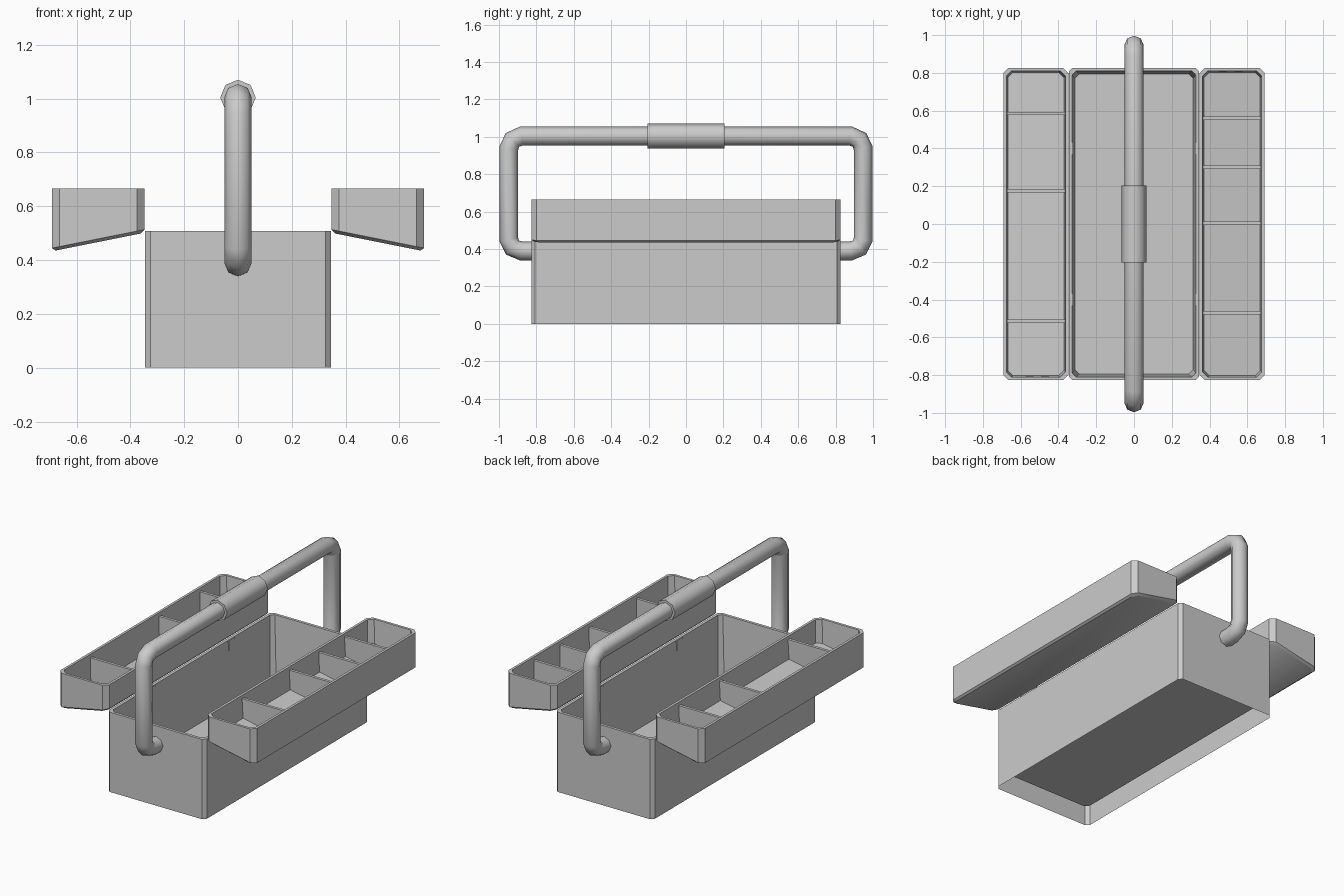
import bpy, bmesh
from math import cos, sin, pi
from mathutils import Vector

if "Cube" in bpy.data.objects:
    bpy.data.objects.remove(bpy.data.objects["Cube"])


def finish(bm, name, angle=30):
    bmesh.ops.recalc_face_normals(bm, faces=bm.faces)
    me = bpy.data.meshes.new(name)
    bm.to_mesh(me)
    bm.free()
    ob = bpy.data.objects.new(name, me)
    bpy.context.collection.objects.link(ob)
    bpy.context.view_layer.objects.active = ob
    ob.select_set(True)
    bpy.ops.object.shade_smooth_by_angle(angle=angle * pi / 180)
    ob.select_set(False)
    return ob


def chamfered(x0, x1, y, c, inset, zfun):
    """Rectangle outline with cut corners; zfun gives height from x."""
    x0, x1, y = x0 + inset, x1 - inset, y - inset
    pts = [(x0 + c, -y), (x1 - c, -y), (x1, -y + c), (x1, y - c),
           (x1 - c, y), (x0 + c, y), (x0, y - c), (x0, -y + c)]
    return [Vector((px, py, zfun(px))) for px, py in pts]


def loft(name, rings, cap_start, cap_end, angle=30):
    bm = bmesh.new()
    vs = [[bm.verts.new(p) for p in r] for r in rings]
    n = len(vs[0])
    for a, b in zip(vs, vs[1:]):
        for i in range(n):
            j = (i + 1) % n
            bm.faces.new((a[i], a[j], b[j], b[i]))
    if cap_start:
        bm.faces.new(vs[0][::-1])
    if cap_end:
        bm.faces.new(vs[-1])
    return finish(bm, name, angle)


def tube(name, path, r, angle=60):
    """Eight-sided tube along a path of (y, z) points."""
    pts = [Vector((0, y, z)) for y, z in path]
    rings = []
    for i, p in enumerate(pts):
        d0 = (p - pts[max(i - 1, 0)]).normalized()
        d1 = (pts[min(i + 1, len(pts) - 1)] - p).normalized()
        t = (d0 + d1).normalized()
        normal = Vector((1, 0, 0)).cross(t)
        rings.append([p + Vector((r * cos(k * pi / 4), 0, 0)) + normal * r * sin(k * pi / 4)
                      for k in range(8)])
    return loft(name, rings, True, True, angle)


def box(name, x0, x1, y0, y1, zlow, zhigh):
    """Block whose lower and upper heights are functions of x."""
    rings = [[Vector((x, y, f(x))) for x, y in ((x0, y0), (x1, y0), (x1, y1), (x0, y1))]
             for f in (zlow, zhigh)]
    return loft(name, rings, True, True)


def const(v):
    return lambda x: v


# Main box: outer wall, rim, inner wall and raised floor, open underneath
W, L = 0.345, 0.827
loft("main_box", [chamfered(-W, W, L, c, i, const(z)) for c, i, z in
                  ((0.02, 0, 0), (0.02, 0, 0.508), (0.02, 0.018, 0.508), (0.025, 0.032, 0.1))],
     False, True)


# Side trays with sloping bottoms
def slope(offset):
    return lambda x: 0.433 + (0.69 - abs(x)) * 0.2 + offset


dividers = {1: ("right", (0.56, 0.30, 0.005, -0.47)),
            -1: ("left", (0.585, 0.175, -0.515))}
for s, (side, ys) in dividers.items():
    a, b = sorted((s * 0.347, s * 0.692))
    rings = [chamfered(a, b, L, 0.028, i, z) for i, z in
             ((0.014, slope(0)), (0, slope(0.012)), (0, const(0.665)),
              (0.016, const(0.665)), (0.024, slope(0.025)))]
    loft(side + "_tray", rings, True, True)
    a, b = sorted((s * 0.365, s * 0.672))
    for k, y in enumerate(ys):
        box(f"{side}_divider_{k + 1}", a, b, y - 0.009, y + 0.009, slope(0.02), const(0.645))
    # Small hinge plates inside the box
    a, b = sorted((s * 0.322, s * 0.332))
    for y in (-0.4, 0.4):
        box(side + "_hinge", a, b, y - 0.032, y + 0.032, const(0.44), const(0.506))

# Handle: bent pipe and thicker grip
half = [(-0.81, 0.39), (-0.88, 0.39), (-0.928, 0.408), (-0.947, 0.45),
        (-0.947, 0.94), (-0.928, 0.984), (-0.88, 1.004)]
tube("handle", half + [(-y, z) for y, z in reversed(half)], 0.051)
tube("handle_grip", [(-0.205, 1.004), (0.205, 1.004)], 0.066)
